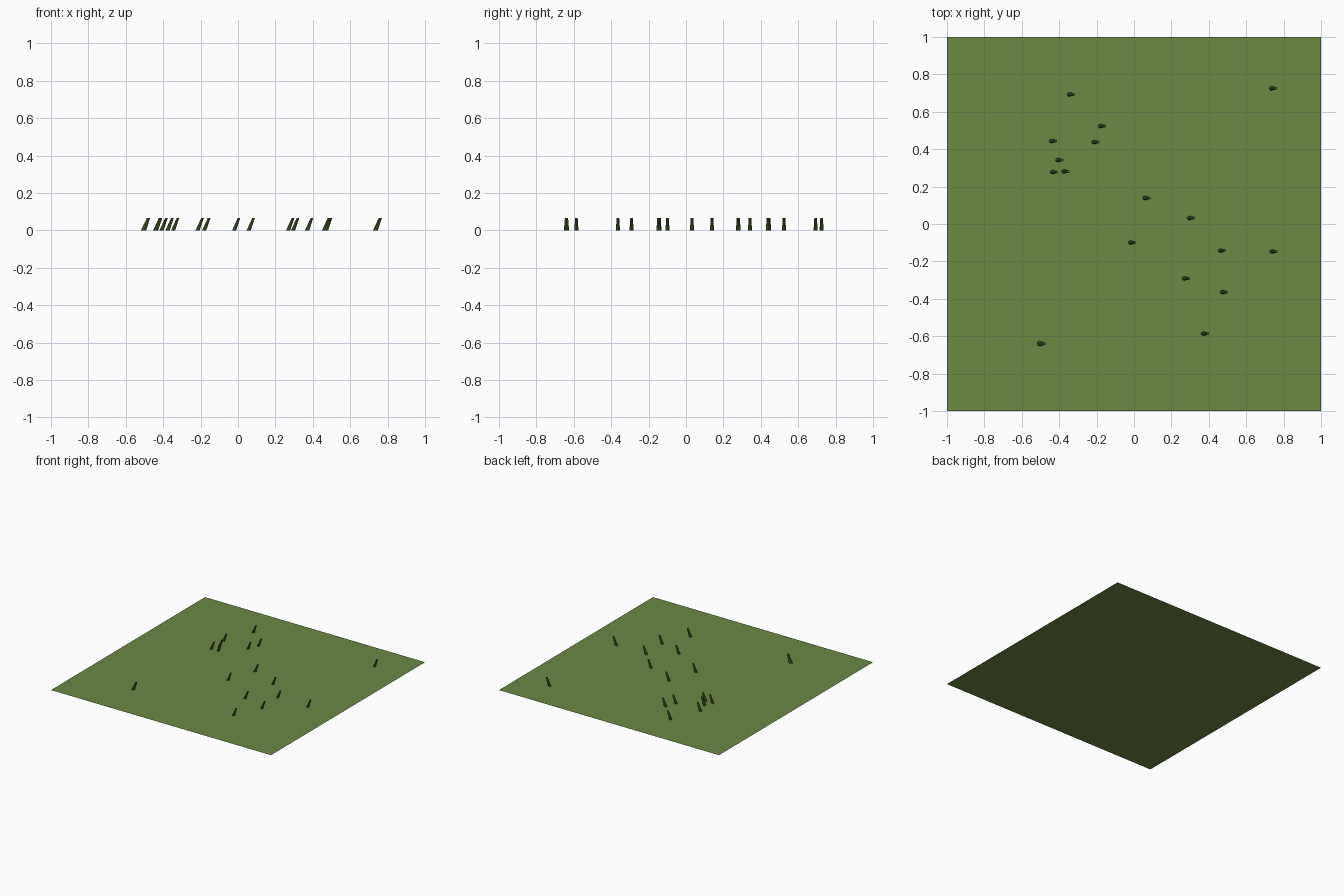
import bpy
import bmesh
from mathutils import Matrix, Vector

old = bpy.data.objects.get("Cube")
if old:
    bpy.data.objects.remove(old, do_unlink=True)


def material(name, colour):
    m = bpy.data.materials.new(name)
    m.use_nodes = True
    m.diffuse_color = colour
    m.node_tree.nodes["Principled BSDF"].inputs["Base Color"].default_value = colour
    return m


def add_object(name, bm, mat):
    mesh = bpy.data.meshes.new(name)
    bm.to_mesh(mesh)
    bm.free()
    mesh.materials.append(mat)
    obj = bpy.data.objects.new(name, mesh)
    bpy.context.collection.objects.link(obj)
    return obj


lawn_green = material("lawn green", (0.15, 0.25, 0.06, 1))
blade_green = material("blade green", (0.08, 0.13, 0.028, 1))

# Flat square lawn
bm = bmesh.new()
bmesh.ops.create_grid(bm, x_segments=1, y_segments=1, size=1)
add_object("lawn", bm, lawn_green)

# Grass tufts: tapered stubs that lean towards +x
HEIGHT, LEAN = 0.065, 0.026
SPOTS = [
    (-.334, .693), (-.168, .524), (-.203, .438), (-.43, .444), (-.396, .342),
    (-.425, .278), (-.364, .281), (.07, .139), (.307, .032), (-.008, -.099),
    (.473, -.142), (.749, -.147), (.281, -.291), (.484, -.364), (.382, -.586),
    (-.492, -.639), (.746, .725),
]


def grass_tuft(x, y, width):
    bm = bmesh.new()
    bmesh.ops.create_cone(bm, cap_ends=True, segments=8, radius1=0.011 * width,
                          radius2=0.007 * width, depth=HEIGHT,
                          matrix=Matrix.Translation((0, 0, HEIGHT / 2)))
    for v in bm.verts:
        v.co.x += LEAN * (v.co.z / HEIGHT - 0.5)
    bmesh.ops.translate(bm, verts=bm.verts, vec=Vector((x, y, 0)))
    return add_object("grass_tuft", bm, blade_green)


for x, y in SPOTS:
    grass_tuft(x, y, 1.25 if y < -.6 else 1)
